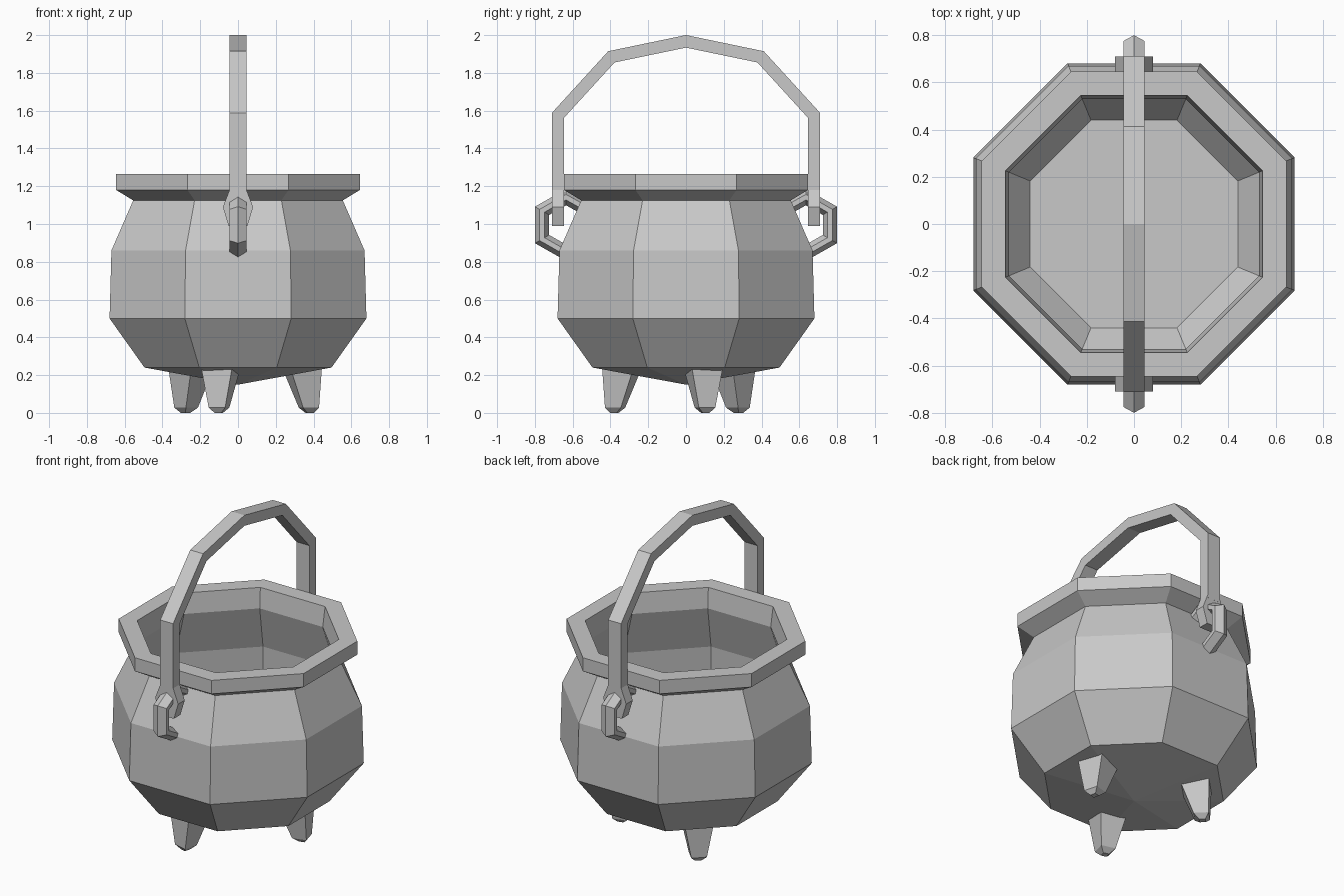
import bpy
import bmesh
import math
from mathutils import Vector

if "Cube" in bpy.data.objects:
    bpy.data.objects.remove(bpy.data.objects["Cube"], do_unlink=True)

# One flat iron grey for everything
iron = bpy.data.materials.new("iron_grey")
iron.use_nodes = True
GREY = (0.58, 0.58, 0.58, 1.0)
iron.diffuse_color = GREY
iron.node_tree.nodes["Principled BSDF"].inputs["Base Color"].default_value = GREY


def loft(name, rings, mirror=False):
    """Bridge equal-length rings of points and cap both ends."""
    bm = bmesh.new()
    loops = [[bm.verts.new(p) for p in ring] for ring in rings]
    n = len(loops[0])
    for a, b in zip(loops, loops[1:]):
        for i in range(n):
            j = (i + 1) % n
            bm.faces.new((a[i], a[j], b[j], b[i]))
    bm.faces.new(loops[0][::-1])
    bm.faces.new(loops[-1])
    bmesh.ops.recalc_face_normals(bm, faces=bm.faces)
    mesh = bpy.data.meshes.new(name)
    bm.to_mesh(mesh)
    bm.free()
    mesh.materials.append(iron)
    obj = bpy.data.objects.new(name, mesh)
    bpy.context.collection.objects.link(obj)
    if mirror:
        mod = obj.modifiers.new("other_side", 'MIRROR')
        mod.use_axis = (False, True, False)
        mod.use_mirror_merge = False
    return obj


def octagon(apothem, z):
    r = apothem / math.cos(math.pi / 8)
    angles = [math.pi / 8 + k * math.pi / 4 for k in range(8)]
    return [(r * math.cos(a), r * math.sin(a), z) for a in angles]


def sweep(path, section):
    """Carry an (x, normal) section along a (y, z) path with mitred corners."""
    pts = [Vector(p) for p in path]
    dirs = [(b - a).normalized() for a, b in zip(pts, pts[1:])]
    rings = []
    for i, p in enumerate(pts):
        d0, d1 = dirs[max(i - 1, 0)], dirs[min(i, len(dirs) - 1)]
        t = (d0 + d1).normalized()
        normal = Vector((-t.y, t.x)) / t.dot(d0)
        rings.append([(x, *(p + normal * d)) for x, d in section])
    return rings


# Pot: closed eight-sided shell, outside upward then down the inside
profile = [(0.002, 0.15), (0.495, 0.24), (0.68, 0.5), (0.67, 0.86),
           (0.555, 1.125), (0.645, 1.18), (0.645, 1.265), (0.545, 1.265),
           (0.53, 1.14), (0.61, 0.86), (0.62, 0.5), (0.44, 0.27)]
loft("pot", [octagon(r, z) for r, z in profile])

# Carrying handle: square bar bent over the pot
half = [(0.678, 1.16), (0.678, 1.575), (0.395, 1.885)]
arch = half + [(0, 1.967)] + [(-y, z) for y, z in reversed(half)]
w, t = 0.045, 0.0325
loft("handle", sweep(arch, [(-w, -t), (w, -t), (w, t), (-w, t)]))

# Flared handle ends
flare = [(0.045, 1.18), (0.08, 1.09), (0.05, 0.99)]
outline = flare + [(-x, z) for x, z in reversed(flare)]
loft("handle_end", [[(x, y, z) for x, z in outline] for y in (0.645, 0.71)], mirror=True)

# Lugs: six-sided bar bent into a partial hexagon ring
lug_path = [(0.56, 1.1), (0.635, 1.142), (0.762, 1.07), (0.762, 0.92), (0.635, 0.848)]
lug_section = [(0, -0.0375), (w, -0.013), (w, 0.013),
               (0, 0.0375), (-w, 0.013), (-w, -0.013)]
loft("handle_lug", sweep(lug_path, lug_section), mirror=True)


# Legs: tapered square pegs with blunted tips
def leg_ring(inner, outer, half_width, z):
    return [(inner, -half_width, z), (outer, -half_width, z),
            (outer, half_width, z), (inner, half_width, z)]


for i in range(3):
    leg = loft(f"leg_{i + 1}", [leg_ring(0.375, 0.41, 0.018, 0.0),
                                leg_ring(0.345, 0.432, 0.045, 0.028),
                                leg_ring(0.262, 0.437, 0.086, 0.245)])
    leg.rotation_euler.z = math.radians(15 + 120 * i)
